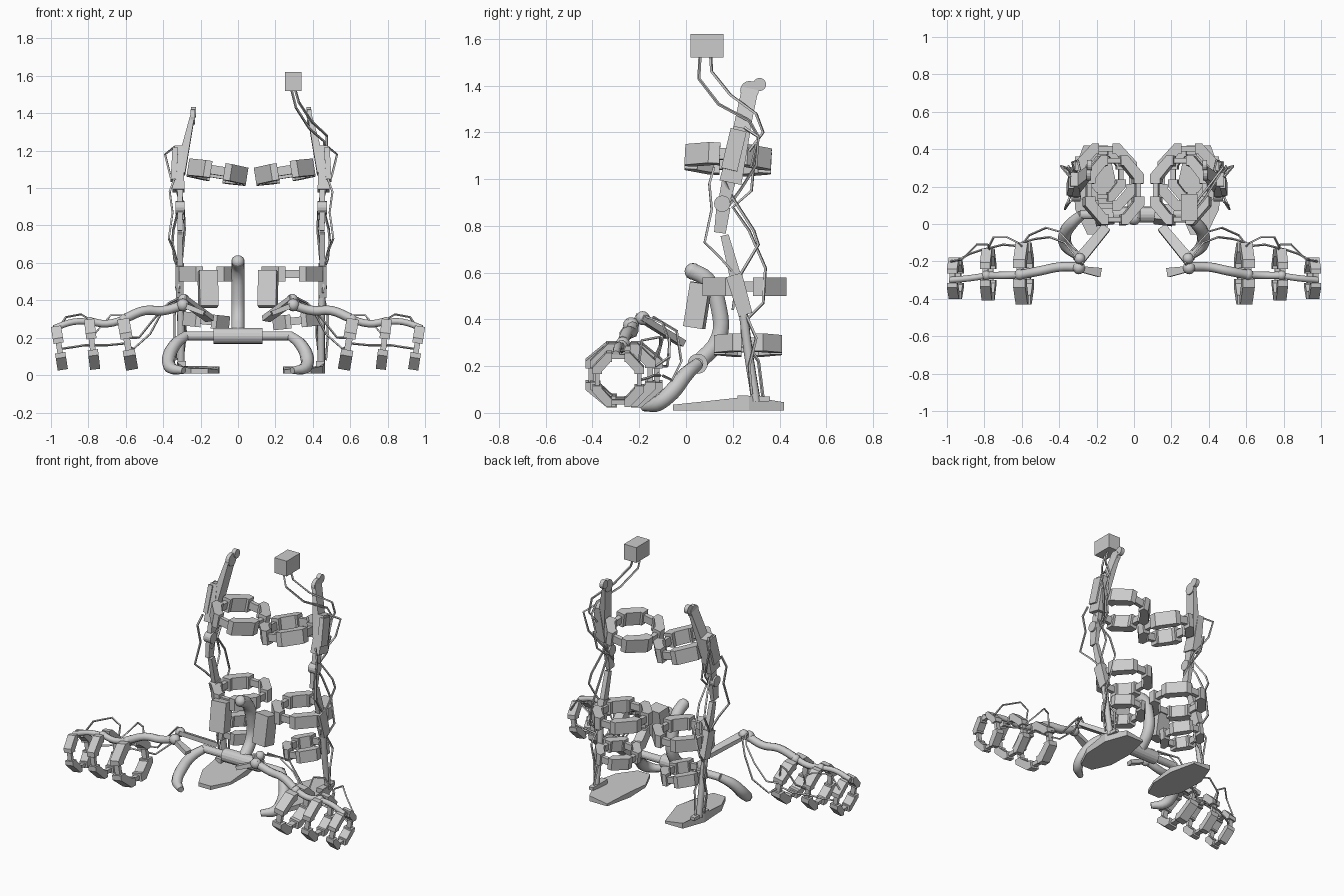
import bpy, bmesh
from math import radians
from mathutils import Vector, Matrix, Euler

if "Cube" in bpy.data.objects:
    bpy.data.objects.remove(bpy.data.objects["Cube"])

LEG_AXIS = 0.07   # legs mirror about this x, arms about x = 0


def add(name, me, mirror=None, smooth=False):
    """Link a mesh and, if asked, its mirrored twin."""
    for p in me.polygons:
        p.use_smooth = smooth
    ob = bpy.data.objects.new(name, me)
    bpy.context.collection.objects.link(ob)
    if mirror is not None:
        twin = me.copy()
        twin.transform(Matrix.Translation((2 * mirror, 0, 0)) @ Matrix.Scale(-1, 4, (1, 0, 0)))
        twin.flip_normals()
        bpy.context.collection.objects.link(bpy.data.objects.new(name + "_right", twin))
    return ob


def finish(name, bm, mirror=None, smooth=False):
    bmesh.ops.recalc_face_normals(bm, faces=bm.faces)
    me = bpy.data.meshes.new(name)
    bm.to_mesh(me)
    bm.free()
    return add(name, me, mirror, smooth)


def tube(name, pts, r, mirror=None, res=2, curved=True, radii=None):
    cu = bpy.data.curves.new(name, 'CURVE')
    cu.dimensions = '3D'
    cu.bevel_depth, cu.bevel_resolution, cu.use_fill_caps = r, res, True
    cu.resolution_u = 4
    if curved:
        sp = cu.splines.new('BEZIER')
        sp.bezier_points.add(len(pts) - 1)
        for b, p in zip(sp.bezier_points, pts):
            b.co = p
            b.handle_left_type = b.handle_right_type = 'AUTO'
    else:
        sp = cu.splines.new('POLY')
        sp.points.add(len(pts) - 1)
        for b, p in zip(sp.points, pts):
            b.co = (*p, 1)
    for i, s in enumerate(radii or []):
        (sp.bezier_points if curved else sp.points)[i].radius = s
    ob = bpy.data.objects.new(name, cu)
    bpy.context.collection.objects.link(ob)
    bpy.context.view_layer.update()
    me = bpy.data.meshes.new_from_object(ob.evaluated_get(bpy.context.evaluated_depsgraph_get()))
    bpy.data.objects.remove(ob)
    add(name, me, mirror, curved)


def prism(bm, pts, z0, z1):
    """Extrude a flat outline between two heights."""
    lo = [bm.verts.new((x, y, z0)) for x, y in pts]
    hi = [bm.verts.new((x, y, z1)) for x, y in pts]
    bm.faces.new(lo[::-1])
    bm.faces.new(hi)
    n = len(pts)
    for i in range(n):
        bm.faces.new((lo[i], lo[(i + 1) % n], hi[(i + 1) % n], hi[i]))


def bar(name, p0, p1, s0, s1=None, mirror=None, side=(1, 0, 0)):
    """Tapered bar; sizes are (along side, across)."""
    p0, p1 = Vector(p0), Vector(p1)
    d = (p1 - p0).normalized()
    u = Vector(side)
    u = (u - d * u.dot(d)).normalized()
    v = d.cross(u)
    bm = bmesh.new()
    rows = [[bm.verts.new(p + u * s[0] * a / 2 + v * s[1] * b / 2)
             for a, b in ((-1, -1), (1, -1), (1, 1), (-1, 1))]
            for p, s in ((p0, s0), (p1, s1 or s0))]
    bm.faces.new(rows[0])
    bm.faces.new(rows[1][::-1])
    for i in range(4):
        j = (i + 1) % 4
        bm.faces.new((rows[0][i], rows[0][j], rows[1][j], rows[1][i]))
    return finish(name, bm, mirror)


def ball(name, c, r, mirror=None, axis=None, depth=0):
    bm = bmesh.new()
    if axis is None:
        bmesh.ops.create_uvsphere(bm, u_segments=12, v_segments=8, radius=r)
    else:
        bmesh.ops.create_cone(bm, cap_ends=True, segments=16, radius1=r, radius2=r, depth=depth)
        bmesh.ops.transform(bm, matrix=Vector((0, 0, 1)).rotation_difference(Vector(axis)).to_matrix().to_4x4(), verts=bm.verts)
    bmesh.ops.translate(bm, vec=c, verts=bm.verts)
    finish(name, bm, mirror, axis is None)


def cuff(name, c, a, b, h, t, rot, mirror):
    """Octagonal cuff: four bent corner blocks joined by thin links."""
    bm = bmesh.new()
    l, fx, fy, k = a * 0.22, a * 0.45, b * 0.45, t * 0.41
    corner = [(l, b), (fx, b), (a, fy), (a, l), (a - t, l), (a - t, fy - k), (fx - k, b - t), (l, b - t)]
    for sx in (-1, 1):
        for sy in (-1, 1):
            prism(bm, [(x * sx, y * sy) for x, y in corner], -h / 2, h / 2)
    g = t * 0.25
    for s in (-1, 1):
        for x0, x1, y0, y1 in ((-l - .01, l + .01, s * (b - t + g), s * (b - g)),
                               (s * (a - t + g), s * (a - g), -l - .01, l + .01)):
            prism(bm, [(x0, y0), (x1, y0), (x1, y1), (x0, y1)], -h * .27, h * .27)
    m = Matrix.Translation(c) @ Euler([radians(r) for r in rot]).to_matrix().to_4x4()
    bmesh.ops.transform(bm, matrix=m, verts=bm.verts)
    finish(name, bm, mirror)


# --- legs ---
L = LEG_AXIS
cuff("thigh_cuff", (-.11, .18, 1.085), .16, .185, .09, .055, (-3, 9, 0), L)
cuff("calf_cuff", (-.15, .25, .54), .165, .18, .08, .055, (0, 0, 0), L)
cuff("ankle_cuff", (-.17, .265, .29), .125, .145, .075, .05, (0, 6, 0), L)
bar("hip_strut", (-.31, .21, 1.08), (-.242, .275, 1.39), (.055, .075), (.022, .07), L)
ball("hip_disc", (-.242, .272, 1.38), .04, L, (1, 0, 0), .024)
ball("hip_joint", (-.238, .315, 1.405), .028, L, (1, 0, 0), .026)
bar("thigh_block", (-.318, .19, .985), (-.318, .24, 1.22), (.065, .095), (.045, .075), L)
bar("thigh_plate", (-.345, .185, 1.04), (-.335, .225, 1.21), (.03, .07), None, L)
bar("lower_thigh", (-.31, .185, 1.0), (-.31, .155, .87), (.03, .06), (.028, .045), L)
ball("knee_joint", (-.31, .155, .895), .035, L, (1, 0, 0), .05)
bar("knee_link", (-.31, .16, .88), (-.31, .145, .77), (.03, .06), (.026, .05), L)
bar("shin_upper", (-.31, .165, .76), (-.31, .215, .57), (.028, .035), (.03, .05), L)
bar("shin_block", (-.312, .205, .59), (-.312, .255, .42), (.045, .07), (.04, .06), L)
tube("shin_lower", [(-.31, .245, .43), (-.305, .265, .27), (-.305, .3, .05)], .02, L)

# foot plate, thicker towards the heel
bm = bmesh.new()
prism(bm, [(-.25, -.055), (-.16, -.055), (-.105, .07), (-.1, .24), (-.14, .42),
           (-.27, .42), (-.325, .27), (-.315, .08)], .01, .04)
foot_top = [v for v in bm.verts if v.co.z > .03]
for v in foot_top:
    v.co.z = .035 + .035 * min(1, max(0, (v.co.y + .05) / .32)) * (1 if v.co.y < .4 else .3)
    if v.co.x > -.2 and v.co.y > 0:
        v.co.z -= .02
finish("foot_plate", bm, L)
bar("ankle_mount", (-.3, .22, .06), (-.3, .36, .06), (.045, .03), (.03, .02), L)

# leg cables
for i, path in enumerate((
    [(-.34, .12, 1.05), (-.365, .1, .98), (-.35, .11, .87), (-.37, .08, .73), (-.34, .15, .66), (-.32, .22, .58), (-.315, .2, .44)],
    [(-.33, .29, 1.06), (-.31, .28, .95), (-.29, .2, .88), (-.285, .27, .78), (-.3, .34, .62), (-.33, .33, .47), (-.315, .26, .4)],
    [(-.33, .16, 1.0), (-.31, .2, .92), (-.345, .29, .78), (-.35, .31, .72), (-.34, .25, .62), (-.32, .22, .57)],
    [(-.32, .26, .41), (-.34, .3, .32), (-.34, .27, .2), (-.33, .28, .08)],
    [(-.31, .24, .42), (-.285, .24, .33), (-.28, .31, .22), (-.3, .33, .06)],
    [(-.34, .25, 1.22), (-.39, .31, 1.18), (-.36, .3, 1.06), (-.3, .23, .95), (-.29, .14, .83)],
)):
    tube(f"leg_cable_{i}", path, .007, L, 0, False)

# control box and its cables
bar("control_box", (.295, .02, 1.57), (.295, .16, 1.57), (.09, .1))
tube("box_cable_a", [(.285, .06, 1.53), (.31, .055, 1.43), (.38, .14, 1.32), (.46, .27, 1.25), (.47, .31, 1.18), (.46, .28, 1.05)], .007, None, 0, False)
tube("box_cable_b", [(.305, .105, 1.53), (.325, .11, 1.46), (.39, .19, 1.36), (.475, .3, 1.28), (.475, .33, 1.2), (.46, .27, 1.12)], .007, None, 0, False)

# --- back frame ---
tube("spine_tube", [(0, .02, .61), (0, .09, .57), (0, .14, .45), (0, .14, .32), (0, .05, .21)], .036, None, 3)
ball("spine_cap", (0, .03, .605), .036)
ball("waist_barrel", (0, .05, .21), .043, None, (1, 0, 0), .26)
ball("waist_rod", (0, .05, .21), .024, None, (1, 0, 0), .58)
bar("back_pad", (-.158, .035, .365), (-.162, .065, .555), (.1, .085), None, 0, (1, .12, 0))
tube("hip_arm", [(-.28, .05, .21), (-.335, 0, .165), (-.37, -.06, .09), (-.36, -.12, .04), (-.29, -.18, .025)], .033, 0, 2, True, [.8, 1, 1.1, 1, .6])

# --- arms ---
cuff("upper_arm_cuff", (-.59, -.265, .165), .138, .165, .065, .05, (0, -100, 0), 0)
cuff("elbow_cuff", (-.78, -.27, .165), .135, .14, .055, .045, (0, -97, 0), 0)
cuff("wrist_cuff", (-.955, -.29, .145), .118, .11, .055, .04, (0, -99, 0), 0)
ball("shoulder_joint", (-.29, -.185, .405), .03, 0)
ball("shoulder_pivot", (-.295, -.235, .375), .034, 0)
bar("shoulder_paddle", (-.3, -.2, .41), (-.15, -.02, .3), (.06, .025), (.05, .03), 0, (1, -1, .3))
bar("shoulder_blade", (-.32, -.235, .385), (-.18, -.26, .33), (.025, .03), (.05, .025), 0, (0, 1, 0))
tube("arm_tube", [(-.29, -.23, .375), (-.4, -.23, .345), (-.5, -.25, .345), (-.6, -.27, .305)], .025, 0)
ball("elbow_joint", (-.61, -.27, .295), .03, 0)
tube("forearm_tube", [(-.58, -.27, .31), (-.7, -.275, .275), (-.8, -.275, .29)], .02, 0)
ball("forearm_joint", (-.79, -.275, .285), .026, 0)
tube("wrist_tube", [(-.78, -.275, .285), (-.88, -.29, .285), (-.985, -.3, .25)], .017, 0)

# arm cables
for i, path in enumerate((
    [(-.98, -.2, .22), (-.92, -.19, .31), (-.84, -.11, .325), (-.78, -.11, .29), (-.77, -.14, .22)],
    [(-.78, -.13, .2), (-.75, -.07, .24), (-.68, -.07, .32), (-.62, -.1, .32), (-.6, -.12, .24)],
    [(-.59, -.1, .16), (-.56, -.06, .14), (-.47, -.02, .22), (-.4, -.04, .35), (-.31, -.14, .41)],
    [(-.6, -.1, .2), (-.53, -.08, .2), (-.45, -.07, .3), (-.37, -.1, .385), (-.3, -.19, .42)],
    [(-.95, -.2, .14), (-.88, -.16, .15), (-.82, -.14, .16), (-.7, -.11, .16), (-.6, -.12, .17)],
)):
    tube(f"arm_cable_{i}", path, .006, 0, 0, False)
